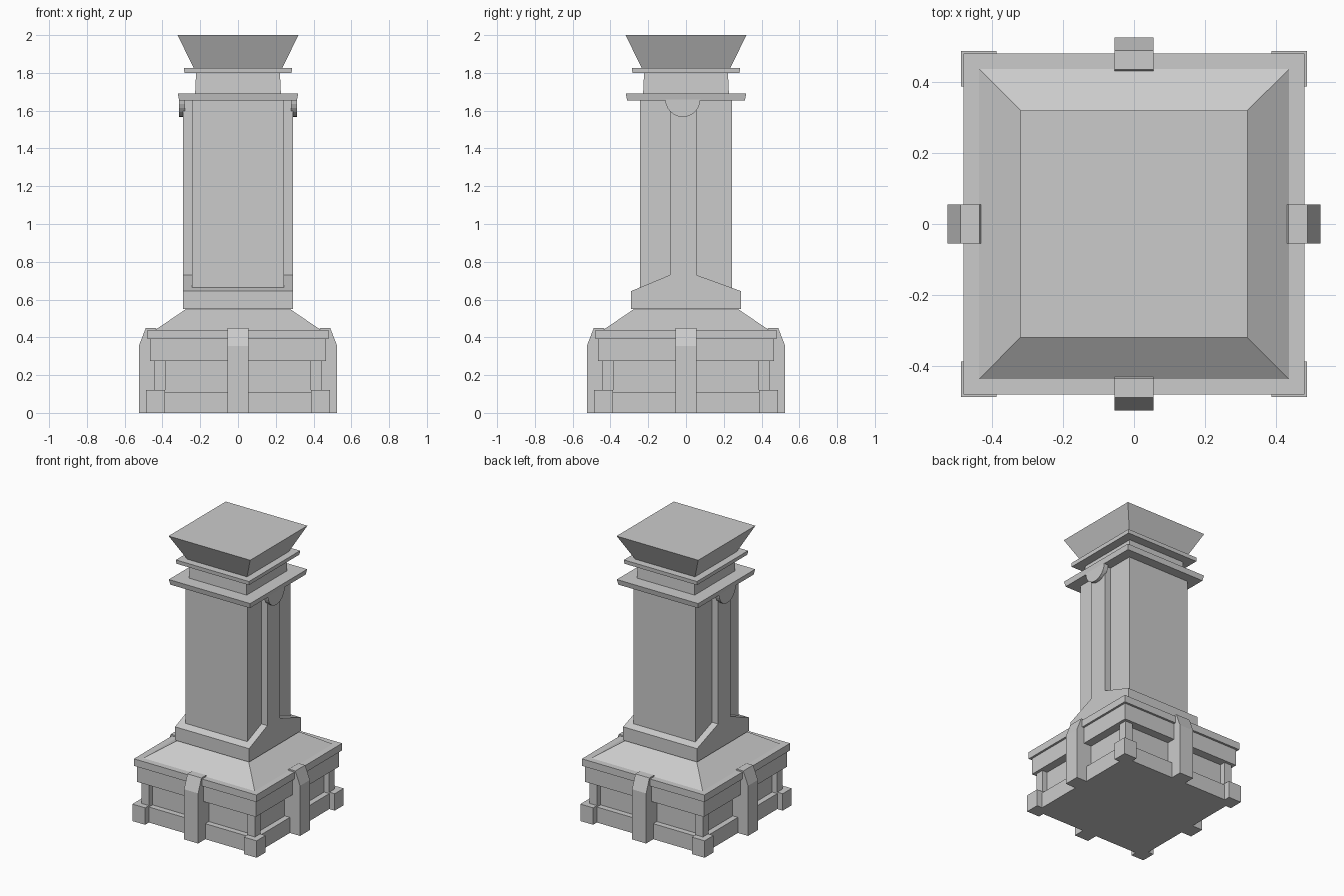
import bpy, bmesh
from mathutils import Matrix

if "Cube" in bpy.data.objects:
    bpy.data.objects.remove(bpy.data.objects["Cube"])


def make(name, bm):
    bmesh.ops.recalc_face_normals(bm, faces=bm.faces)
    me = bpy.data.meshes.new(name)
    bm.to_mesh(me)
    bm.free()
    ob = bpy.data.objects.new(name, me)
    bpy.context.collection.objects.link(ob)
    return ob


def frustum(name, z0, z1, h0, h1, cx=0, cy=0):
    """Square block with half widths h0 at the bottom and h1 at the top."""
    bm = bmesh.new()
    bmesh.ops.create_cube(bm, size=2)
    for v in bm.verts:
        top = v.co.z > 0
        h = h1 if top else h0
        v.co = (cx + v.co.x * h, cy + v.co.y * h, z1 if top else z0)
    return make(name, bm)


def prism(name, profile, x0, x1, turn=0):
    """Extrude a (y, z) profile along x, then turn it about z."""
    bm = bmesh.new()
    face = bm.faces.new([bm.verts.new((x0, y, z)) for y, z in profile])
    ext = bmesh.ops.extrude_face_region(bm, geom=[face])["geom"]
    moved = [g for g in ext if isinstance(g, bmesh.types.BMVert)]
    bmesh.ops.translate(bm, verts=moved, vec=(x1 - x0, 0, 0))
    bm.transform(Matrix.Rotation(turn, 4, "Z"))
    return make(name, bm)


from math import pi, cos, sin

# Plinth: slab, recessed wall, overhanging band, rim and sloped roof
frustum("plinth_slab", 0, 0.11, 0.445, 0.445)
frustum("plinth_wall", 0.11, 0.275, 0.405, 0.405)
frustum("plinth_band", 0.275, 0.39, 0.465, 0.465)
frustum("plinth_rim", 0.39, 0.44, 0.48, 0.48)
frustum("plinth_slope", 0.44, 0.55, 0.437, 0.275)

# Corner feet and posts
for sx in (-1, 1):
    for sy in (-1, 1):
        frustum("corner_foot", 0, 0.12, 0.05, 0.05, sx * 0.437, sy * 0.437)
        frustum("corner_post", 0.12, 0.275, 0.03, 0.03, sx * 0.415, sy * 0.415)

# Buttress in the middle of each side
buttress = [(0.40, 0), (0.525, 0), (0.525, 0.355), (0.488, 0.45),
            (0.435, 0.45), (0.40, 0.40)]
for i in range(4):
    prism("buttress", buttress, -0.055, 0.055, i * pi / 2)

# Shaft core, and the flared foot with side pilasters running through it
frustum("shaft", 0.56, 1.655, 0.243, 0.243)
prism("flared_pilaster", [(-0.29, 0.55), (0.29, 0.55), (0.29, 0.645), (0.055, 0.73),
                          (0.055, 1.655), (-0.085, 1.655), (-0.085, 0.73),
                          (-0.29, 0.645)], -0.29, 0.29)

# Half-round bosses under the ledge on both sides
boss = [(-0.017 - 0.093 * cos(pi * k / 12), 1.66 - 0.093 * sin(pi * k / 12))
        for k in range(13)]
for s in (-1, 1):
    prism("half_round_boss", boss, s * 0.28, s * 0.313)

# Ledges, neck and flared cap
frustum("lower_ledge", 1.655, 1.692, 0.312, 0.319)
frustum("neck", 1.692, 1.80, 0.227, 0.222)
frustum("upper_ledge", 1.80, 1.827, 0.284, 0.286)
frustum("flared_cap", 1.827, 2.0, 0.235, 0.32)
